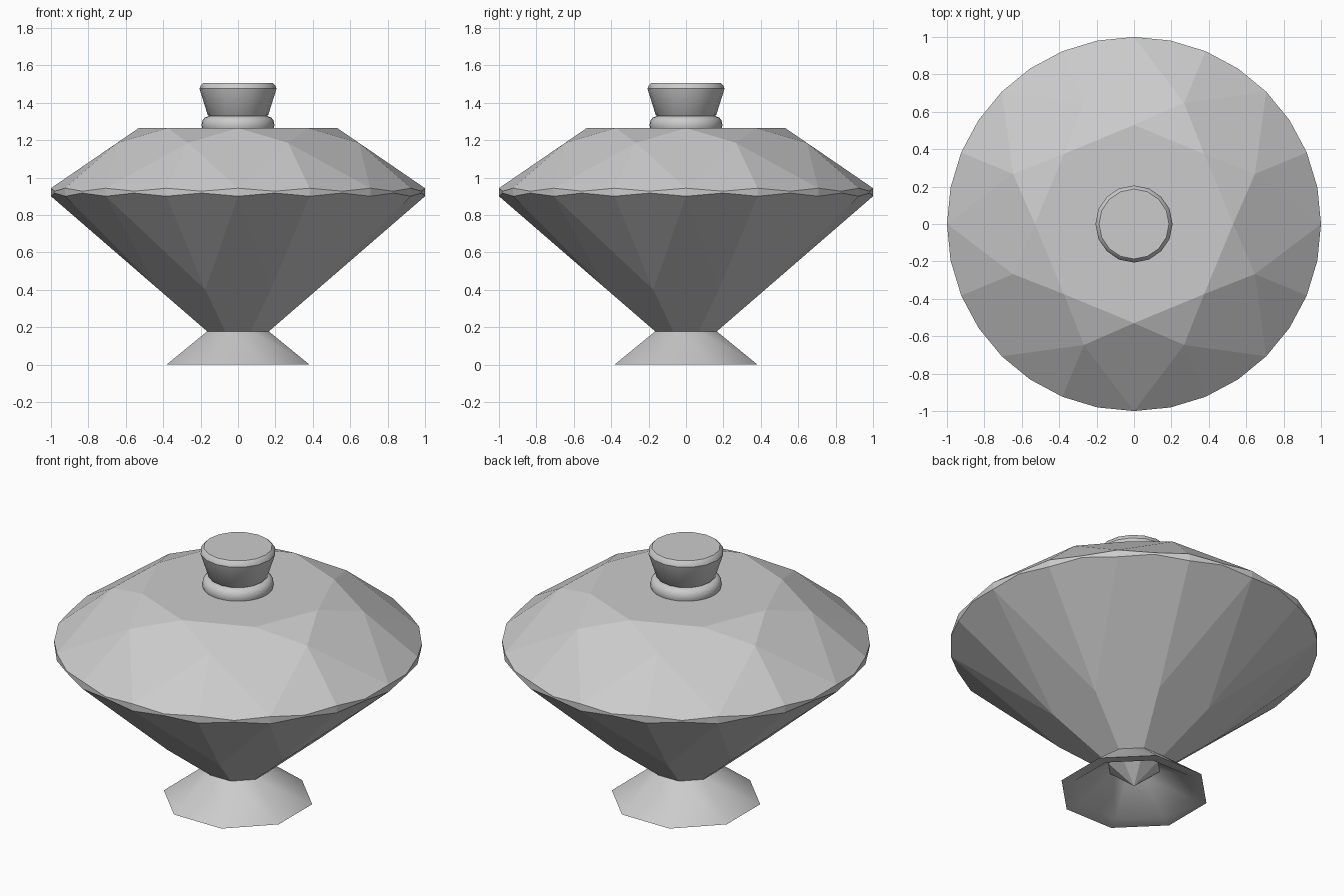
import bpy, bmesh, math

if "Cube" in bpy.data.objects:
    bpy.data.objects.remove(bpy.data.objects["Cube"])


def finish(name, bm, smooth):
    bmesh.ops.recalc_face_normals(bm, faces=bm.faces)
    mesh = bpy.data.meshes.new(name)
    bm.to_mesh(mesh)
    bm.free()
    ob = bpy.data.objects.new(name, mesh)
    bpy.context.collection.objects.link(ob)
    if smooth:
        bpy.ops.object.select_all(action='DESELECT')
        ob.select_set(True)
        bpy.context.view_layer.objects.active = ob
        bpy.ops.object.shade_smooth_by_angle(angle=math.radians(35))
    return ob


def point(bm, r, deg, z):
    a = math.radians(deg)
    return bm.verts.new((r * math.cos(a), r * math.sin(a), z))


def lathe(name, profile, sides, offset=0.0, caps=True, loop=False):
    bm = bmesh.new()
    rings = [[point(bm, r, offset + 360 * i / sides, z) for i in range(sides)]
             for r, z in profile]
    pairs = list(zip(rings, rings[1:]))
    if loop:
        pairs.append((rings[-1], rings[0]))
    for a, b in pairs:
        for i in range(sides):
            j = (i + 1) % sides
            bm.faces.new((a[i], a[j], b[j], b[i]))
    if caps and not loop:
        bm.faces.new(rings[0])
        bm.faces.new(rings[-1])
    return finish(name, bm, True)


# Faceted gem body: table, crown, scalloped girdle and pavilion
def gem_body():
    bm = bmesh.new()
    table = [point(bm, 0.53, 45 * k, 1.265) for k in range(8)]
    mid = [point(bm, 0.70, 45 * k + 22.5, 1.185) for k in range(8)]
    upper = [point(bm, 1.0, 11.25 * i, 0.927 if i % 2 else 0.943) for i in range(32)]
    lower = [point(bm, 1.0, 11.25 * i, 0.917 if i % 2 else 0.90) for i in range(32)]
    low = [point(bm, 0.457, 45 * k + 22.5, 0.40) for k in range(8)]
    tip = bm.verts.new((0, 0, 0.035))
    face = bm.faces.new
    face(table)
    for k in range(8):
        face((table[k], mid[k - 1], upper[4 * k], mid[k]))
        face((table[k], mid[k], table[(k + 1) % 8]))
        face((tip, low[k], lower[4 * k], low[k - 1]))
        for s in (0, 2):
            ids = [(4 * k + s + n) % 32 for n in range(3)]
            face([mid[k]] + [upper[i] for i in ids])
            face([low[k]] + [lower[i] for i in ids])
    for i in range(32):
        j = (i + 1) % 32
        face((upper[i], lower[i], lower[j], upper[j]))
    return finish("gem_body", bm, False)


gem_body()

# Hollow octagonal foot
lathe("foot", [(0.175, 0.18), (0.413, 0.0), (0.335, 0.012), (0.135, 0.16)],
      8, offset=22.5, loop=True)

# Collar under the knob
lathe("knob_collar", [(0.19, 1.262), (0.195, 1.28), (0.19, 1.305),
                      (0.178, 1.32), (0.16, 1.328), (0.13, 1.33)], 32)

# Flared knob
lathe("knob", [(0.145, 1.322), (0.162, 1.335), (0.206, 1.475),
               (0.20, 1.492), (0.187, 1.505)], 16)
